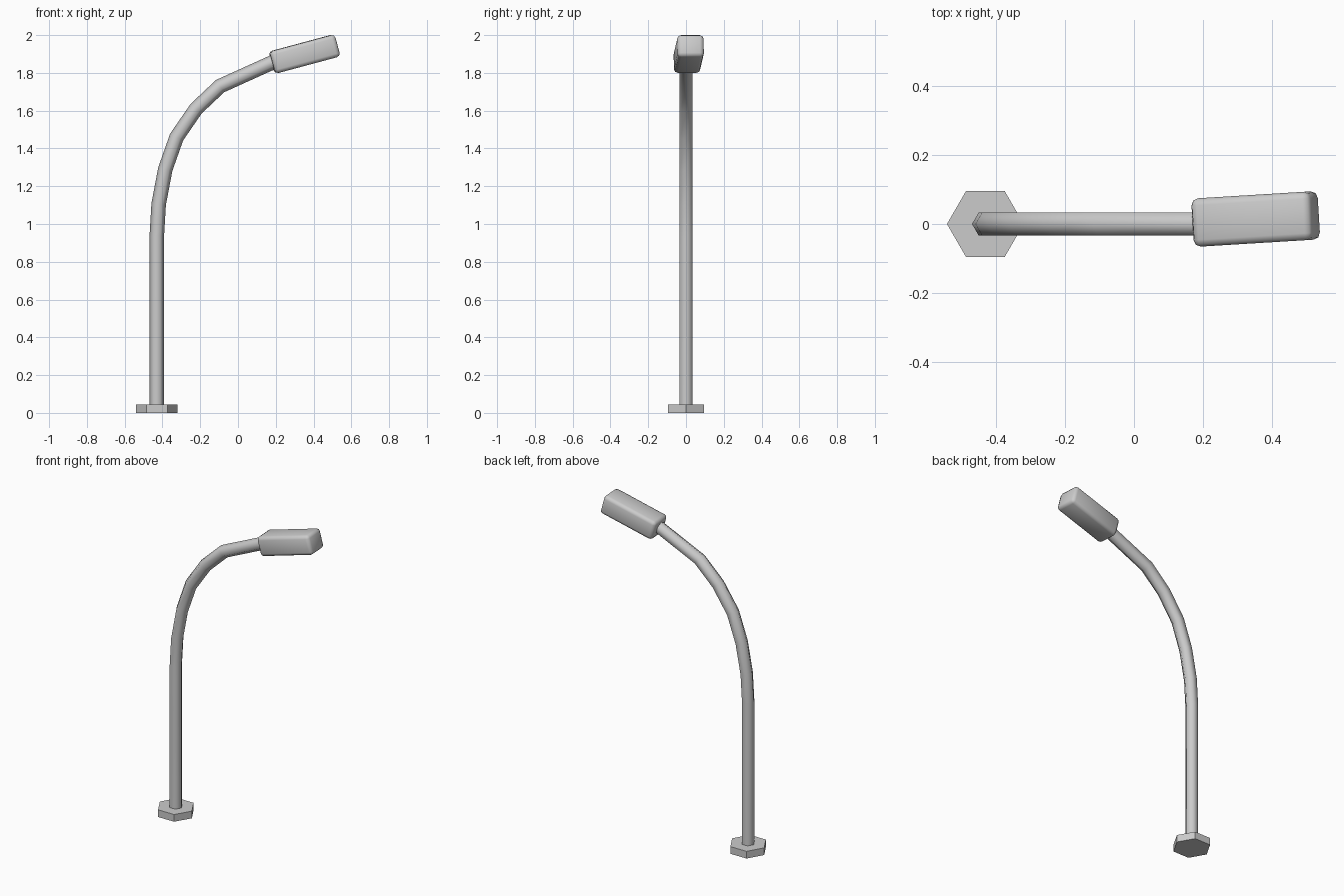
import bpy, bmesh, math
from mathutils import Vector, Euler

if "Cube" in bpy.data.objects:
    bpy.data.objects.remove(bpy.data.objects["Cube"])

SIDES = 6
POLE_R = 0.0385


def add_object(name, bm):
    bmesh.ops.recalc_face_normals(bm, faces=bm.faces)
    mesh = bpy.data.meshes.new(name)
    bm.to_mesh(mesh)
    bm.free()
    obj = bpy.data.objects.new(name, mesh)
    bpy.context.collection.objects.link(obj)
    return obj


def hexagonal_sweep(name, path, radius):
    """Sweep a hexagon along a path in the xz plane with mitred joints."""
    pts = [Vector((x, 0, z)) for x, z in path]
    bm = bmesh.new()
    rings = []
    for i, p in enumerate(pts):
        before = (p - pts[i - 1]).normalized() if i else (pts[1] - p).normalized()
        after = (pts[i + 1] - p).normalized() if i < len(pts) - 1 else before
        tangent = (before + after).normalized()
        across = Vector((tangent.z, 0, -tangent.x)) / tangent.dot(before)
        ring = []
        for k in range(SIDES):
            a = math.tau * k / SIDES
            ring.append(bm.verts.new(p + radius * (across * math.cos(a) + Vector((0, math.sin(a), 0)))))
        rings.append(ring)
    for r0, r1 in zip(rings, rings[1:]):
        for k in range(SIDES):
            n = (k + 1) % SIDES
            bm.faces.new((r0[k], r0[n], r1[n], r1[k])).smooth = True
    bm.faces.new(rings[0])
    bm.faces.new(rings[-1])
    return add_object(name, bm)


# Hexagonal base plate
hexagonal_sweep("base_plate", [(-0.43, 0), (-0.43, 0.045)], 0.111)
for poly in bpy.data.objects["base_plate"].data.polygons:
    poly.use_smooth = False

# Upright pole bending over into the arm
hexagonal_sweep("curved_pole", [
    (-0.43, 0.02), (-0.43, 0.935), (-0.42, 1.105), (-0.385, 1.29),
    (-0.325, 1.46), (-0.222, 1.61), (-0.095, 1.73), (0.21, 1.868)], POLE_R)

# Lamp head: rounded box, tilted upwards and slightly turned
bm = bmesh.new()
bmesh.ops.create_cube(bm, size=1)
bmesh.ops.scale(bm, verts=bm.verts, vec=(0.357, 0.14, 0.121))
bmesh.ops.bevel(bm, geom=bm.edges[:], offset=0.02, segments=2, profile=0.5, affect='EDGES')
for f in bm.faces:
    f.smooth = True
head = add_object("lamp_head", bm)
head.location = (0.352, 0.0145, 1.90)
head.rotation_euler = Euler((0, math.radians(-15), math.radians(3.5)))
